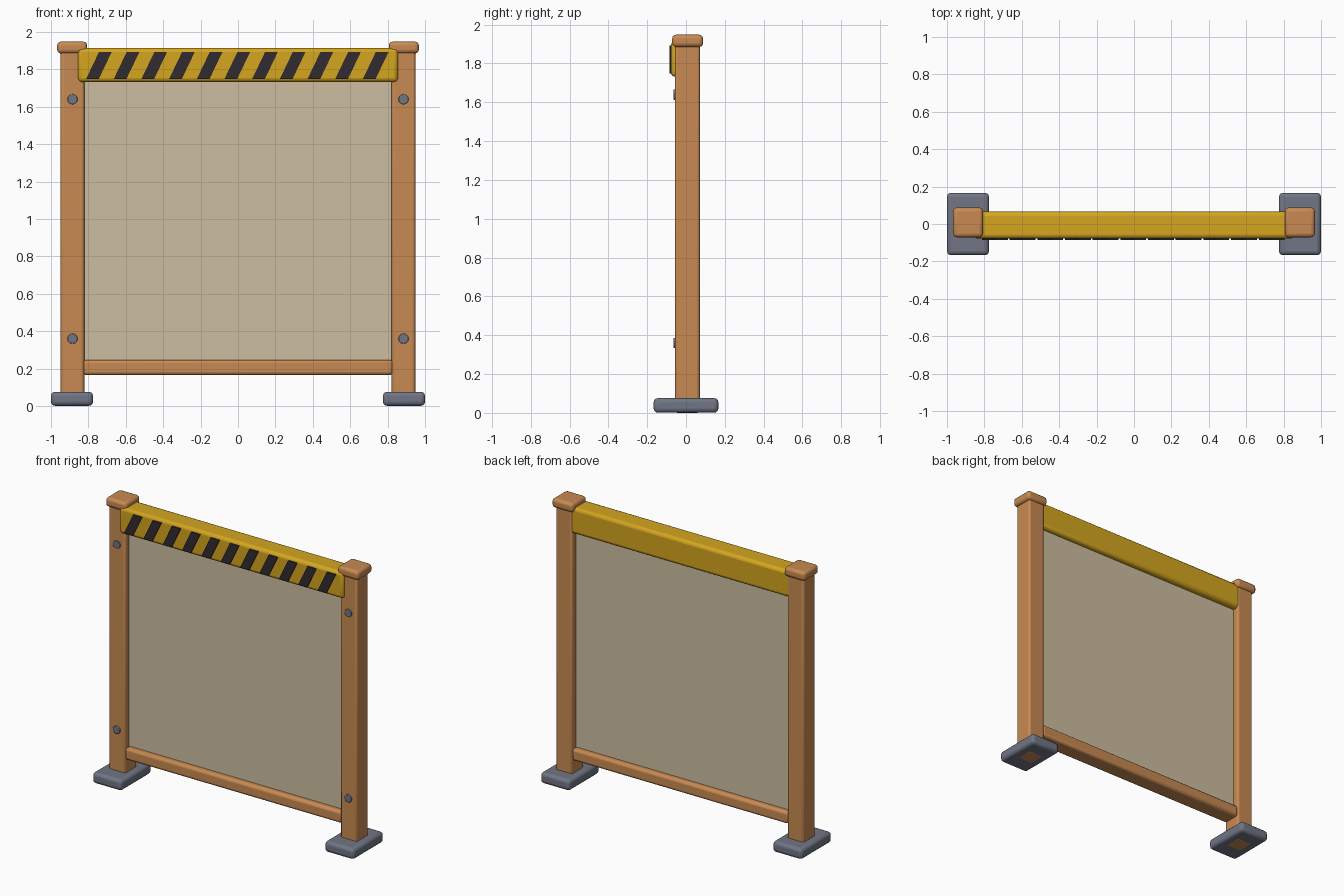
import bpy, bmesh
from math import radians
from mathutils import Matrix

cube = bpy.data.objects.get("Cube")
if cube:
    bpy.data.objects.remove(cube, do_unlink=True)


def material(name, rgb):
    m = bpy.data.materials.new(name)
    m.use_nodes = True
    m.diffuse_color = (*rgb, 1)
    bsdf = next(n for n in m.node_tree.nodes if n.type == 'BSDF_PRINCIPLED')
    bsdf.inputs["Base Color"].default_value = (*rgb, 1)
    return m


wood = material("warm wood", (0.58, 0.255, 0.085))
yellow = material("safety yellow", (0.66, 0.38, 0.014))
steel = material("blue grey steel", (0.165, 0.18, 0.235))
black = material("stripe black", (0.03, 0.024, 0.03))
tan = material("tan board", (0.61, 0.515, 0.355))


def add_object(name, bm, mat, bevel=0.0, segments=3):
    mesh = bpy.data.meshes.new(name)
    bm.to_mesh(mesh)
    bm.free()
    mesh.materials.append(mat)
    ob = bpy.data.objects.new(name, mesh)
    bpy.context.collection.objects.link(ob)
    if bevel:
        mod = ob.modifiers.new("Rounded edges", 'BEVEL')
        mod.width, mod.segments = bevel, segments
        mod.limit_method = 'ANGLE'
    bpy.ops.object.select_all(action='DESELECT')
    ob.select_set(True)
    bpy.context.view_layer.objects.active = ob
    bpy.ops.object.shade_smooth_by_angle(angle=radians(40))
    return ob


def box(name, mat, x, y, z, bevel=0.0):
    """Box from (min, max) ranges on each axis."""
    bm = bmesh.new()
    bmesh.ops.create_cube(bm, size=1)
    for v in bm.verts:
        for i, (lo, hi) in enumerate((x, y, z)):
            v.co[i] = hi if v.co[i] > 0 else lo
    return add_object(name, bm, mat, bevel)


def mirrored(side, lo, hi):
    return tuple(sorted((side * lo, side * hi)))


# Posts with feet, caps and bolts
for side, label in ((1, "left"), (-1, "right")):
    box(label + "_foot", steel, mirrored(side, 0.775, 1.0), (-0.167, 0.167), (0.001, 0.076), 0.022)
    box(label + "_post", wood, mirrored(side, 0.822, 0.948), (-0.057, 0.071), (0, 1.9), 0.014)
    box(label + "_cap", wood, mirrored(side, 0.807, 0.967), (-0.071, 0.088), (1.885, 1.948), 0.02)
    for z, level in ((0.36, "lower"), (1.64, "upper")):
        bm = bmesh.new()
        bmesh.ops.create_cone(bm, cap_ends=True, segments=20, radius1=0.027, radius2=0.027, depth=0.03,
                              matrix=Matrix.Translation((side * 0.885, -0.05, z)) @ Matrix.Rotation(radians(90), 4, 'X'))
        add_object(f"{label}_{level}_bolt", bm, steel, 0.003, 2)

# Board, bottom rail and top beam
box("board_panel", tan, (-0.83, 0.83), (-0.014, 0.029), (0.2, 1.8))
box("bottom_rail", wood, (-0.828, 0.828), (-0.054, 0.067), (0.165, 0.247), 0.018)
box("top_beam", yellow, (-0.856, 0.856), (-0.078, 0.066), (1.732, 1.914), 0.022)

# Slanted warning stripes, thin plates on the beam front
for i in range(11):
    x = -0.813 + i * 0.148
    bm = bmesh.new()
    outline = ((x, 1.747), (x + 0.068, 1.747), (x + 0.138, 1.893), (x + 0.07, 1.893))
    face = bm.faces.new([bm.verts.new((px, -0.077, pz)) for px, pz in outline])
    extruded = bmesh.ops.extrude_face_region(bm, geom=[face])["geom"]
    bmesh.ops.translate(bm, vec=(0, -0.008, 0), verts=[g for g in extruded if isinstance(g, bmesh.types.BMVert)])
    bmesh.ops.recalc_face_normals(bm, faces=bm.faces)
    add_object(f"warning_stripe_{i + 1}", bm, black)
